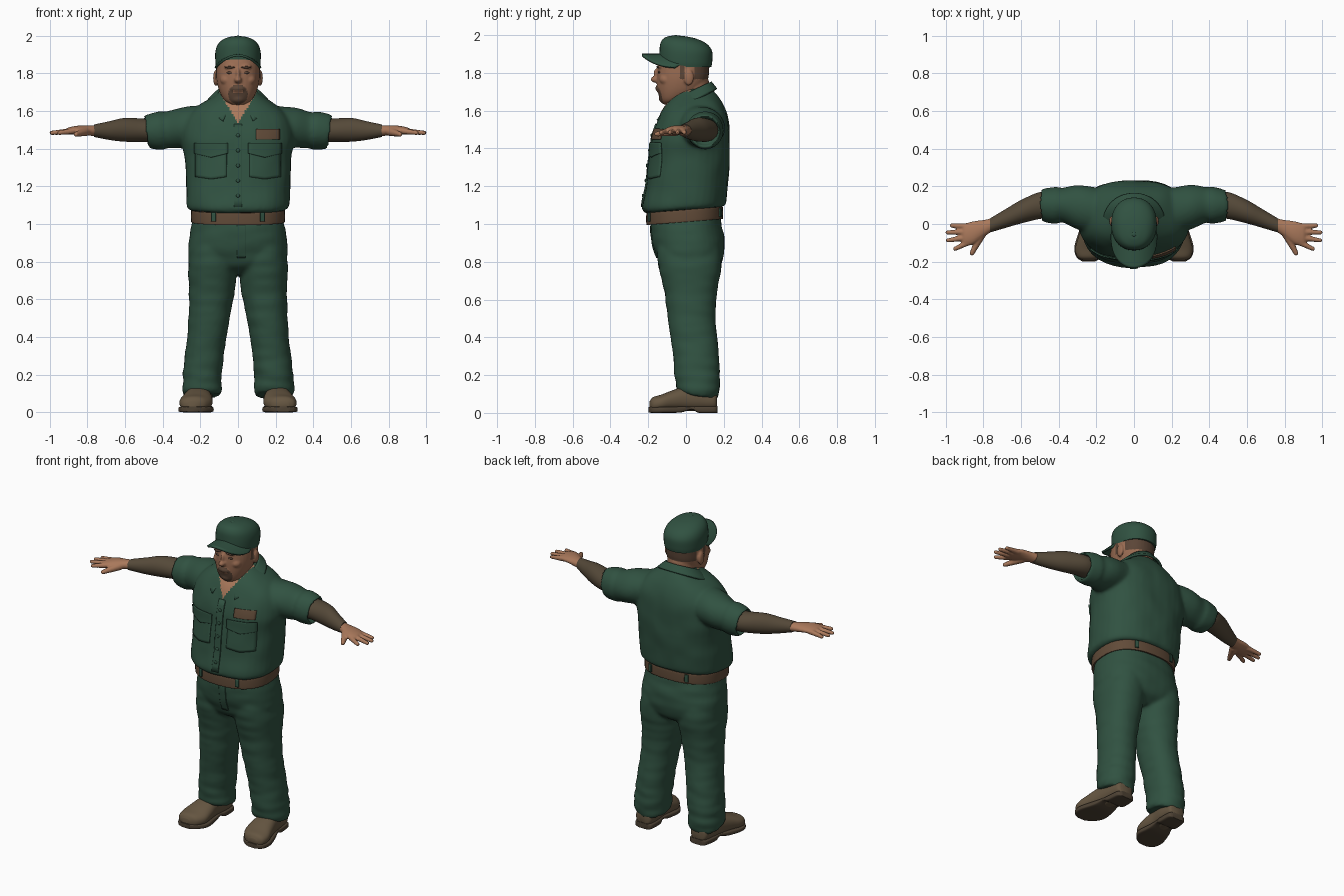
import bpy, bmesh, math
from mathutils import Vector, Matrix, noise
from mathutils.bvhtree import BVHTree

if "Cube" in bpy.data.objects:
    bpy.data.objects.remove(bpy.data.objects["Cube"])


def material(name, r, g, b):
    m = bpy.data.materials.new(name)
    m.use_nodes = True
    m.diffuse_color = (r, g, b, 1)
    m.node_tree.nodes["Principled BSDF"].inputs["Base Color"].default_value = (r, g, b, 1)
    return m


green = material("work green", .03, .084, .053)
skin = material("skin", .40, .19, .105)
face_skin = material("face skin", .32, .15, .085)
hair = material("stubble brown", .105, .06, .038)
olive = material("olive undersleeve", .09, .066, .04)
leather = material("boot leather", .13, .092, .053)
sole_brown = material("sole brown", .075, .054, .034)
belt_brown = material("belt brown", .12, .07, .04)


def spline(keys, n=6):
    """Catmull-Rom interpolation through rows of numbers."""
    p = [keys[0]] + list(keys) + [keys[-1]]
    rows = []
    for i in range(1, len(p) - 2):
        for s in range(n):
            t = s / n
            rows.append([.5 * (2*b + (c-a)*t + (2*a - 5*b + 4*c - d)*t*t + (3*b - a - 3*c + d)*t**3)
                         for a, b, c, d in zip(*p[i-1:i+3])])
    return rows + [list(keys[-1])]


def loft(bm, keys, axis="z", power=2, seg=36):
    """Skin of superellipse rings; key = x, y, z, half width, half depth, tilt."""
    rings = []
    for x, y, z, a, b, tilt in spline([tuple(k) + (0,) * (6 - len(k)) for k in keys]):
        ring = []
        for i in range(seg):
            ang = math.tau * i / seg
            c, s = (math.copysign(abs(f) ** (2 / power), f) for f in (math.cos(ang), math.sin(ang)))
            u, v = a * c, b * s
            off = {"z": (u, v, tilt * v), "x": (tilt * v, u, v), "y": (u, tilt * v, v)}[axis]
            ring.append(bm.verts.new(Vector((x, y, z)) + Vector(off)))
        rings.append(ring)
    for r, q in zip(rings, rings[1:]):
        for i in range(seg):
            j = (i + 1) % seg
            bm.faces.new((r[i], r[j], q[j], q[i]))
    bm.faces.new(rings[0])
    bm.faces.new(rings[-1])
    return bm


def ball(bm, centre, size):
    bmesh.ops.create_uvsphere(bm, u_segments=20, v_segments=12, radius=1,
                              matrix=Matrix.Translation(centre) @ Matrix.Diagonal((*size, 1)))


def digit(bm, start, end, r0, r1):
    a, b = Vector(start), Vector(end)
    for i in range(15):
        t = i / 14
        ball(bm, a.lerp(b, t), [r0 + (r1 - r0) * t] * 3)


def mirror(bm):
    copy = bmesh.ops.duplicate(bm, geom=bm.verts[:] + bm.edges[:] + bm.faces[:])["geom"]
    bmesh.ops.scale(bm, vec=(-1, 1, 1), verts=[g for g in copy if isinstance(g, bmesh.types.BMVert)])
    return bm


def part(name, bm, mats, voxel=0, relax=4, rule=None, fold=None, thick=0, sharp=40):
    """Make an object; optionally fuse its pieces, add cloth folds, colour by rule."""
    bmesh.ops.recalc_face_normals(bm, faces=bm.faces)
    me = bpy.data.meshes.new(name)
    bm.to_mesh(me)
    bm.free()
    ob = bpy.data.objects.new(name, me)
    bpy.context.collection.objects.link(ob)
    if voxel:
        mod = ob.modifiers.new("fuse", "REMESH")
        mod.mode, mod.voxel_size = "VOXEL", voxel
        mod = ob.modifiers.new("relax", "SMOOTH")
        mod.factor, mod.iterations = .5, relax
        bpy.context.view_layer.update()
        dg = bpy.context.evaluated_depsgraph_get()
        me = bpy.data.meshes.new_from_object(ob.evaluated_get(dg))
        ob.modifiers.clear()
        ob.data = me
        me.name = name
    if fold:
        moves = [v.normal * fold(v.co) for v in me.vertices]
        for v, m in zip(me.vertices, moves):
            v.co += m
    me.materials.clear()
    for m in mats:
        me.materials.append(m)
    for p in me.polygons:
        p.use_smooth = True
        p.material_index = rule(p.center) if rule else 0
    me.set_sharp_from_angle(angle=math.radians(180 if voxel else sharp))
    if thick:
        mod = ob.modifiers.new("thickness", "SOLIDIFY")
        mod.thickness, mod.offset = thick, 0
    return ob


def tree_of(ob):
    return BVHTree.FromPolygons([v.co for v in ob.data.vertices], [p.vertices[:] for p in ob.data.polygons])


def surface_y(tree, x, z, side=-1):
    hit = tree.ray_cast(Vector((x, side, z)), Vector((0, -side, 0)))[0]
    return hit.y if hit else 0


def sheet(bm, nu, nv, fn):
    g = [[bm.verts.new(fn(i / nu, j / nv)) for i in range(nu + 1)] for j in range(nv + 1)]
    for j in range(nv):
        for i in range(nu):
            bm.faces.new((g[j][i], g[j][i+1], g[j+1][i+1], g[j+1][i]))
    return bm


def plate(name, tree, x0, x1, z0, z1, mat, lift=.003, side=-1, point=0):
    """Thin patch laid on a surface, with an optional pointed lower edge."""
    def fn(u, v):
        x = x0 + (x1 - x0) * u
        z = z0 + (z1 - z0) * v - point * (1 - abs(2*u - 1)) * (1 - v)
        return x, surface_y(tree, x, z, side) + side * lift, z
    return part(name, sheet(bmesh.new(), 10, 12, fn), [mat], thick=.008)


# Trousers: hips and two legs fused
bm = loft(bmesh.new(), [(.165, .03, .06, .09, .095, -.2), (.19, .06, .09, .1, .103, -.2),
                        (.19, .062, .13, .104, .114, -.1), (.19, .06, .2, .104, .119),
                        (.172, .048, .35, .103, .122), (.154, .03, .5, .109, .126),
                        (.139, .025, .65, .122, .141), (.133, .02, .8, .13, .17),
                        (.12, .01, .95, .11, .16)][1:], power=2.2)
mirror(bm)
loft(bm, [(0, .03, .73, .12, .09), (0, .026, .77, .23, .15), (0, .023, .82, .262, .176),
          (0, .013, .9, .262, .191), (0, .002, 1, .246, .187), (0, 0, 1.06, .235, .18)], power=2.4)
trousers = part("trousers", bm, [green], .011, 5, fold=lambda c: noise.noise(Vector((c.x * 7, c.y * 7, c.z * 20)))
                * (.004 + .006 * max(0, 1 - c.z / .35)))
plate("trouser_fly", tree_of(trousers), -.005, .04, .82, 1, green, .001)

# Shirt: torso and rolled sleeves fused
bm = loft(bmesh.new(), [(.1, .05, 1.53, .12, .1), (.28, .085, 1.515, .12, .108), (.38, .1, 1.5, .093, .096, .05),
                        (.41, .1, 1.497, .098, .101, .1), (.475, .1, 1.49, .087, .09, .15),
                        (.49, .1, 1.49, .077, .08, .15), (.455, .1, 1.49, .07, .07, .15)], "x")
mirror(bm)
loft(bm, [(0, -.008, 1.075, .255, .205, .08), (0, -.01, 1.1, .274, .222, .05), (0, .005, 1.2, .276, .217),
          (0, .02, 1.35, .283, .212), (0, .025, 1.45, .3, .206), (0, .038, 1.55, .28, .188),
          (0, .043, 1.62, .22, .158), (0, .047, 1.68, .13, .118), (0, .045, 1.72, .085, .085)], power=2.4)
shirt = part("shirt", bm, [green, skin], .01, 6,
             rule=lambda c: int(c.y < .03 and c.z > 1.535 and abs(c.x) < (c.z - 1.535) * .6),
             fold=lambda c: .005 * noise.noise(Vector((c.x * 10, c.y * 8, c.z * 9))))
tree = tree_of(shirt)

# Shirt collar with two pointed wings


def collar_point(u, v):
    t = 2 * u - 1
    ang = t * math.radians(164 - 14 * v)
    tip = v * max(0, abs(t) - .6) / .4
    x, y = (.1 + .06 * v) * math.sin(ang), (.1 + .045 * v) * math.cos(ang)
    return x, y + .03 - .015 * v - .04 * tip, 1.7 - .06 * v + .5 * y - .03 * tip


part("collar", sheet(bmesh.new(), 48, 6, collar_point), [green], thick=.014)

# Shirt front details
plate("button_placket", tree, -.022, .022, 1.09, 1.53, green)
for s, label in ((-1, "right"), (1, "left")):
    xs = sorted((s * .06, s * .225))
    plate(label + "_pocket", tree, *xs, 1.25, 1.42, green, .002, point=.012)
    plate(label + "_pocket_flap", tree, xs[0] - .006, xs[1] + .006, 1.375, 1.43, green, .008, point=.022)
plate("chest_patch", tree, .095, .22, 1.448, 1.503, belt_brown, .004)
bm = bmesh.new()
for i in range(5):
    z = 1.15 + .08 * i
    ball(bm, (0, surface_y(tree, 0, z) - .007, z), (.01, .006, .01))
part("shirt_buttons", bm, [green])

# Belt and its loops
bm = loft(bmesh.new(), [(0, -.007, z, a, a - .047, .08) for z, a in
                        ((1.012, .244), (1.016, .25), (1.07, .25), (1.074, .244))], power=2.4)
belt = part("belt", bm, [belt_brown])
belt_tree = tree_of(belt)
for side, z in ((-1, 1.005), (1, 1.03)):
    for s in (-1, 1):
        plate("belt_loop", belt_tree, s * .13 - .011, s * .13 + .011, z + .008, z + .055, green, .005, side)

# Forearms
bm = loft(bmesh.new(), [(.42, .1, 1.495, .065, .06), (.5, .098, 1.497, .071, .062), (.6, .065, 1.5, .062, .063),
                        (.68, .03, 1.496, .05, .05), (.765, -.008, 1.495, .037, .033)], "x")
part("forearms", mirror(bm), [olive])

# Hands
bm = loft(bmesh.new(), [(.745, 0, 1.495, .034, .029), (.79, -.02, 1.496, .043, .027),
                        (.85, -.045, 1.498, .06, .024), (.895, -.057, 1.494, .06, .02),
                        (.91, -.06, 1.492, .05, .014)], "x")
for base, tip in (((.88, -.012), (.968, -.008)), ((.89, -.042), (.99, -.045)),
                  ((.89, -.072), (.988, -.087)), ((.88, -.098), (.95, -.132))):
    digit(bm, (*base, 1.493), (*tip, 1.484), .0165, .0115)
digit(bm, (.81, -.055, 1.49), (.86, -.155, 1.476), .024, .013)
part("hands", mirror(bm), [skin], .0055, 3)

# Boots and soles
bm = loft(bmesh.new(), [(.195, .165, .06, .03, .035), (.197, .15, .065, .055, .05), (.2, .08, .075, .065, .065),
                        (.21, 0, .075, .068, .065), (.216, -.07, .065, .08, .055), (.225, -.13, .052, .086, .045),
                        (.236, -.175, .045, .065, .038), (.24, -.193, .04, .03, .02)], "y", 2.3)
part("boots", mirror(bm), [leather])
bm = loft(bmesh.new(), [(.195, .168, .018, .04, .018), (.196, .15, .018, .06, .018), (.2, .07, .018, .066, .018),
                        (.205, .03, .026, .062, .01), (.213, -.03, .018, .076, .016), (.223, -.12, .016, .093, .016),
                        (.236, -.175, .016, .07, .016), (.24, -.198, .016, .035, .014)], "y", 5)
part("boot_soles", mirror(bm), [sole_brown])

# Head: neck, skull, nose, cheeks and ears fused
bm = loft(bmesh.new(), [(0, .05, 1.52, .085, .085), (0, .04, 1.65, .086, .088), (0, .035, 1.76, .088, .086)])
loft(bm, [(0, -.08, 1.633, .035, .04), (0, -.066, 1.655, .07, .07), (0, -.037, 1.7, .097, .112),
          (0, -.02, 1.76, .113, .134), (0, -.014, 1.82, .116, .137), (0, -.008, 1.88, .113, .13),
          (0, -.01, 1.93, .09, .1)], power=2.2)
for centre, size in (((0, -.16, 1.765), (.02, .028, .017)), ((0, -.148, 1.795), (.013, .024, .035)),
                     ((0, -.115, 1.665), (.04, .03, .026)), ((0, -.14, 1.718), (.04, .023, .02))):
    ball(bm, centre, size)
for s in (-1, 1):
    ball(bm, (s * .119, .015, 1.775), (.013, .027, .042))
    ball(bm, (s * .06, -.105, 1.765), (.035, .036, .03))
    ball(bm, (s * .04, -.135, 1.835), (.035, .018, .012))


def head_colour(c):
    goatee = c.y < -.08 and (c.x / .052) ** 2 + ((c.z - 1.688) / .052) ** 2 < 1
    lips = abs(c.x) < .026 and abs(c.z - 1.703) < .007
    sides = c.z > 1.765 and abs(c.x) < .122 and (c.y > .045 or -.035 < c.y < -.008)
    return int((goatee and not lips) or sides)


part("head", bm, [face_skin, hair], .006, 4, rule=head_colour)
bm = bmesh.new()
for s in (-1, 1):
    ball(bm, (s * .042, -.14, 1.803), (.018, .009, .007))
    ball(bm, (s * .043, -.149, 1.832), (.026, .007, .006))
part("eyes_and_brows", bm, [hair])

# Cap crown, top button and visor
bm = loft(bmesh.new(), [(0, .002, 1.83, .115, .132), (0, 0, 1.86, .12, .139), (0, -.001, 1.915, .12, .139),
                        (0, -.014, 1.955, .106, .122), (0, -.034, 1.982, .076, .085),
                        (0, -.05, 1.995, .035, .038), (0, -.055, 1.997, .008, .008)], power=2.2)
ball(bm, (0, -.055, 1.995), (.012, .012, .005))
part("cap_crown", bm, [green], sharp=60)


def visor_point(u, v):
    ang = math.radians(84) * (2 * u - 1)
    c = math.cos(ang)
    x = (.108 + .012 * v) * math.sin(ang)
    y = (1 - v) * -.12 * c - v * .234 * c ** .6
    return x, y, 1.895 - 4 * x * x - .012 * v * (1 - c)


part("cap_visor", sheet(bmesh.new(), 32, 8, visor_point), [green], thick=.013)
